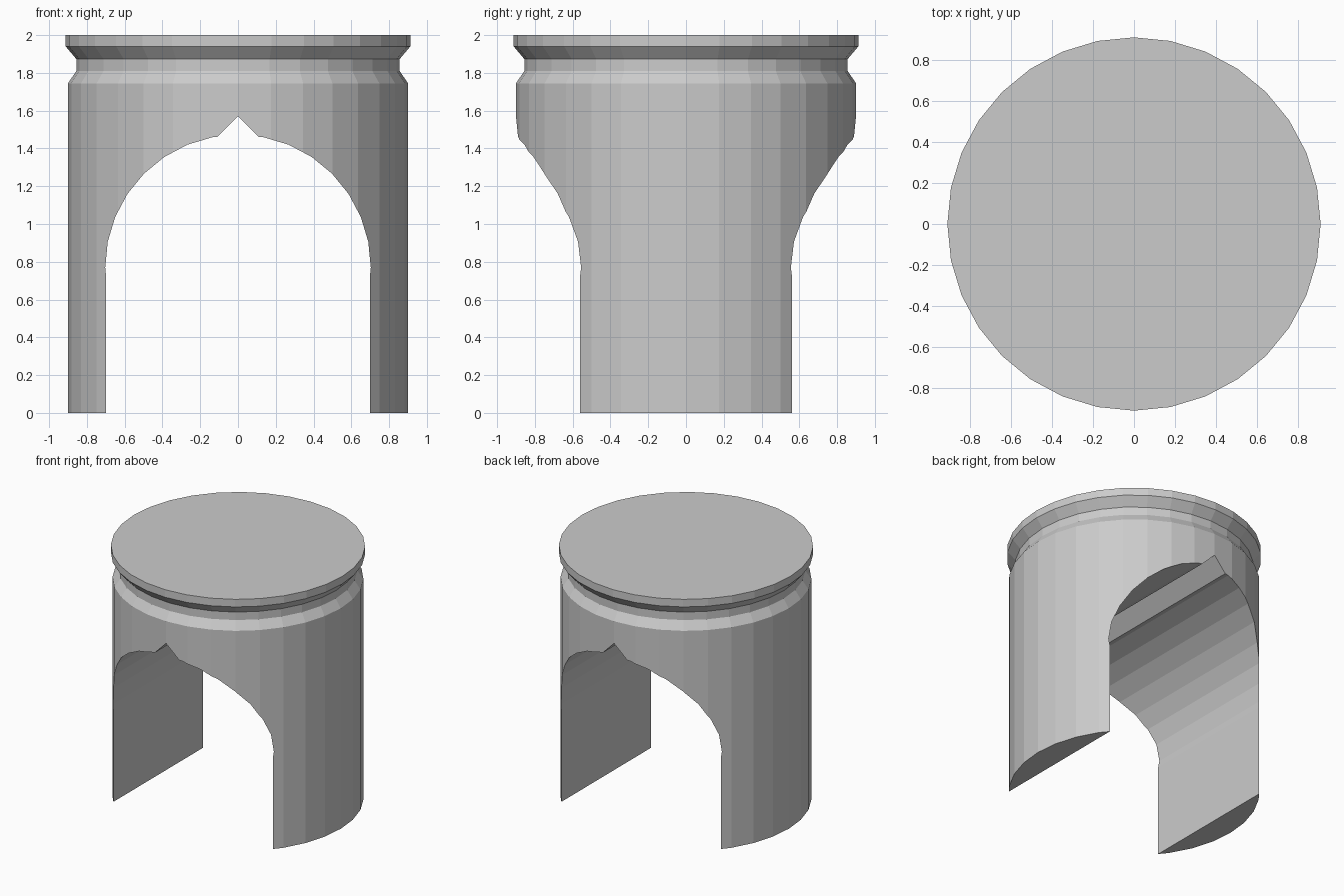
import bpy, bmesh
from math import cos, sin, radians, tau

if "Cube" in bpy.data.objects:
    bpy.data.objects.remove(bpy.data.objects["Cube"])

SIDES = 32


def make_object(name, bm):
    bmesh.ops.recalc_face_normals(bm, faces=bm.faces)
    mesh = bpy.data.meshes.new(name)
    bm.to_mesh(mesh)
    bm.free()
    obj = bpy.data.objects.new(name, mesh)
    bpy.context.collection.objects.link(obj)
    return obj


def lathe(name, profile):
    bm = bmesh.new()
    rings = [[bm.verts.new((r * cos(tau * i / SIDES), r * sin(tau * i / SIDES), z))
              for i in range(SIDES)] for r, z in profile]
    for low, high in zip(rings, rings[1:]):
        for i in range(SIDES):
            j = (i + 1) % SIDES
            bm.faces.new((low[i], low[j], high[j], high[i]))
    bm.faces.new(rings[0])
    bm.faces.new(rings[-1])
    return make_object(name, bm)


def extrude_along_y(name, outline, half_depth):
    bm = bmesh.new()
    face = bm.faces.new([bm.verts.new((x, -half_depth, z)) for x, z in outline])
    moved = bmesh.ops.extrude_face_region(bm, geom=[face], use_keep_orig=True)["geom"]
    verts = [v for v in moved if isinstance(v, bmesh.types.BMVert)]
    bmesh.ops.translate(bm, verts=verts, vec=(0, 2 * half_depth, 0))
    return make_object(name, bm)


# Solid round body with a groove and flared rim
body = lathe("cylinder_body", [(0.90, 0), (0.90, 1.745), (0.856, 1.81),
                               (0.856, 1.873), (0.912, 1.94), (0.912, 2.0)])

# Arched tunnel outline: straight legs, round arch, pointed notch on top
radius, centre_z = 0.703, 0.77
right = [(0.698, -0.2), (0.698, 0.72)]
right += [(radius * cos(radians(a * 11.25)), centre_z + radius * sin(radians(a * 11.25)))
          for a in range(8)]
right[-1] = (0.137, 1.459)
right.append((0.108, 1.462))
outline = right + [(0, 1.57)] + [(-x, z) for x, z in reversed(right)]
cutter = extrude_along_y("tunnel_cutter", outline, 1.2)
cutter.hide_render = True
cutter.hide_viewport = False

# Cut the tunnel through from front to back
cut = body.modifiers.new("tunnel", 'BOOLEAN')
cut.operation = 'DIFFERENCE'
cut.solver = 'EXACT'
cut.object = cutter
bpy.context.view_layer.objects.active = body
body.select_set(True)
bpy.ops.object.modifier_apply(modifier=cut.name)
bpy.data.objects.remove(cutter)
